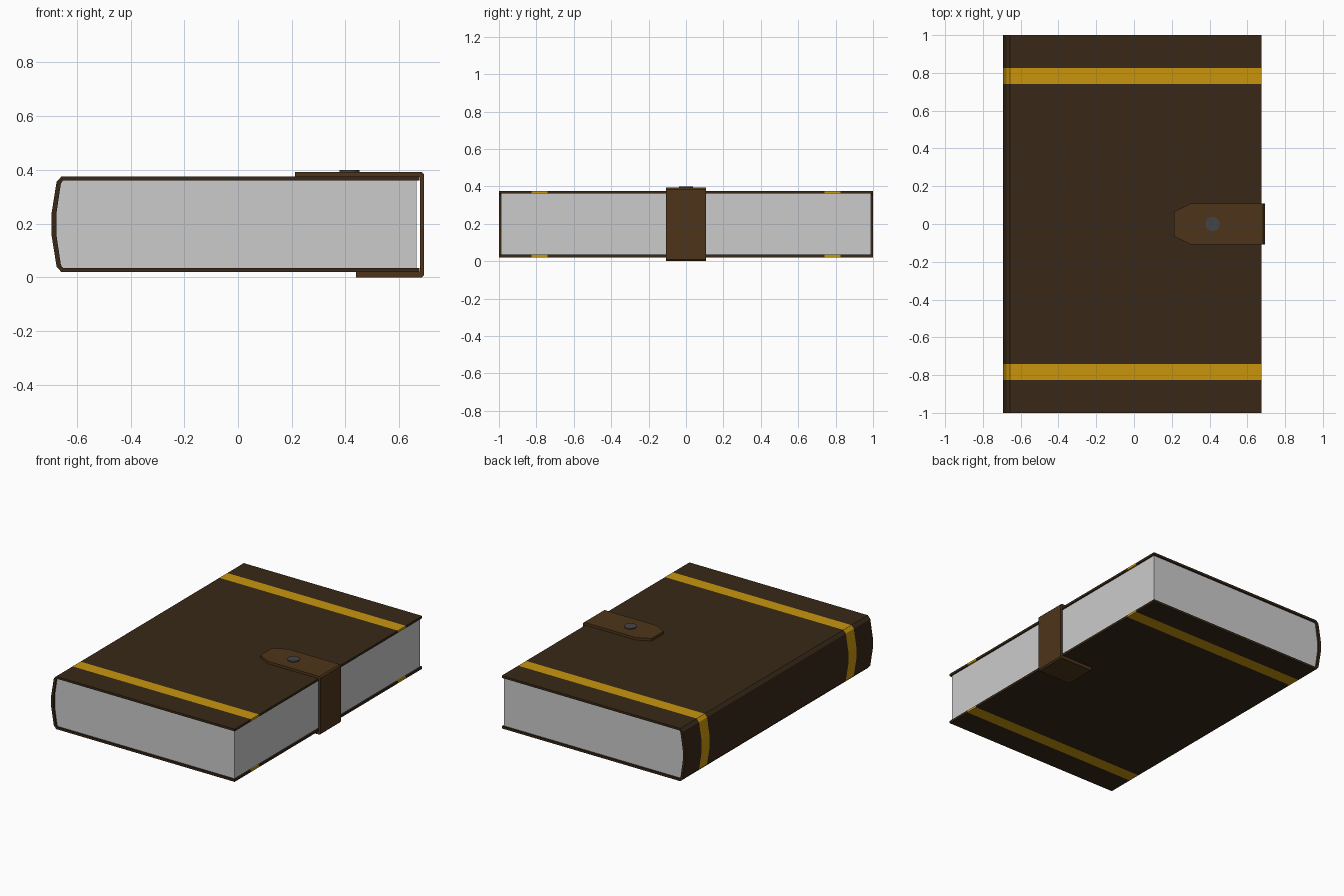
import bpy, bmesh
from math import pi

if "Cube" in bpy.data.objects:
    bpy.data.objects.remove(bpy.data.objects["Cube"])


def material(name, rgb):
    m = bpy.data.materials.new(name)
    m.diffuse_color = (*rgb, 1)
    m.use_nodes = True
    m.node_tree.nodes["Principled BSDF"].inputs["Base Color"].default_value = m.diffuse_color
    return m


LEATHER = material("dark_leather", (0.040, 0.022, 0.009))
GOLD = material("gold_band", (0.58, 0.30, 0.004))
TAN = material("strap_leather", (0.076, 0.036, 0.010))
METAL = material("dark_metal", (0.06, 0.06, 0.065))


def finish(name, bm, mats=()):
    bmesh.ops.recalc_face_normals(bm, faces=bm.faces)
    me = bpy.data.meshes.new(name)
    bm.to_mesh(me)
    bm.free()
    for m in mats:
        me.materials.append(m)
    ob = bpy.data.objects.new(name, me)
    bpy.context.collection.objects.link(ob)
    return ob


def mirror_z(half, mid=0.198):
    """Complete an upper half profile with its reflection about the mid height."""
    return half + [(x, 2 * mid - z) for x, z in reversed(half)]


def shell(name, outer, inner, stations, mats, banded=()):
    """Sweep an open band between two matching xz paths along the y stations."""
    bm = bmesh.new()
    n = len(outer)
    loop = outer + inner[::-1]
    rings = [[bm.verts.new((x, y, z)) for x, z in loop] for y in stations]
    for s, (a, b) in enumerate(zip(rings, rings[1:])):
        for i in range(2 * n):
            j = (i + 1) % (2 * n)
            f = bm.faces.new((a[i], a[j], b[j], b[i]))
            f.material_index = 1 if s in banded else 0
    for r in (rings[0], rings[-1]):
        for i in range(n - 1):
            bm.faces.new((r[i], r[i + 1], r[-2 - i], r[-1 - i]))
    return finish(name, bm, mats)


# Cover: two boards joined by a faceted rounded spine, with flush gold bands
outer = mirror_z([(0.675, 0.376), (-0.657, 0.376), (-0.675, 0.356), (-0.694, 0.238)])
inner = mirror_z([(0.675, 0.361), (-0.651, 0.361), (-0.659, 0.350), (-0.676, 0.236)])
shell("cover", outer, inner, [-1, -0.825, -0.74, 0.74, 0.825, 1],
      [LEATHER, GOLD], banded=(1, 3))

# Page block: fills the cover's inner profile
page_profile = [(0.665, 0.361)] + inner[1:-1] + [(0.665, 0.035)]
bm = bmesh.new()
face = bm.faces.new([bm.verts.new((x, -0.988, z)) for x, z in page_profile])
ext = bmesh.ops.extrude_face_region(bm, geom=[face], use_keep_orig=True)
bmesh.ops.translate(bm, vec=(0, 1.976, 0),
                    verts=[v for v in ext["geom"] if isinstance(v, bmesh.types.BMVert)])
finish("pages", bm)

# Strap: wraps the fore edge, chamfered at the outer corners
strap_out = [(0.212, 0.393), (0.30, 0.393), (0.684, 0.393), (0.693, 0.384),
             (0.693, 0.009), (0.684, 0.0), (0.44, 0.0)]
strap_in = [(0.212, 0.376), (0.30, 0.376), (0.675, 0.376), (0.677, 0.374),
            (0.677, 0.022), (0.675, 0.020), (0.44, 0.020)]
strap = shell("clasp_strap", strap_out, strap_in, [-0.108, 0.108], [TAN])
# Taper the tip of the strap
for v in strap.data.vertices:
    if v.co.x < 0.25:
        v.co.y *= 0.6

# Clasp button
bm = bmesh.new()
bmesh.ops.create_cone(bm, cap_ends=True, segments=16, radius1=0.038,
                      radius2=0.038, depth=0.012)
bmesh.ops.translate(bm, vec=(0.415, 0, 0.394), verts=bm.verts)
finish("clasp_button", bm, [METAL])
